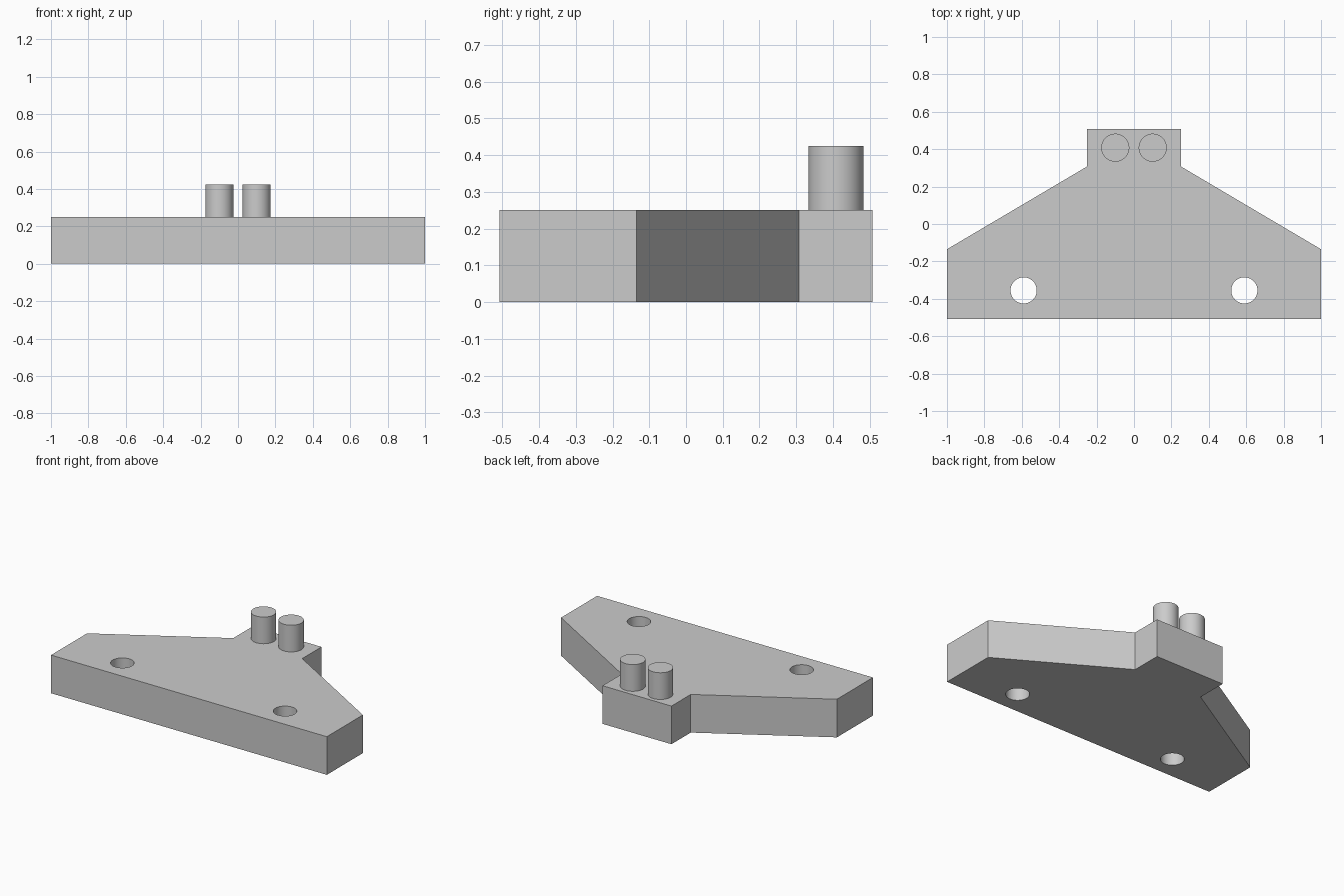
import bpy
import bmesh

default = bpy.data.objects.get("Cube")
if default:
    bpy.data.objects.remove(default, do_unlink=True)

PLATE_H = 0.25
PEG_TOP = 0.425

grey = bpy.data.materials.new("light grey")
grey.use_nodes = True
colour = (0.6, 0.6, 0.6, 1)
grey.diffuse_color = colour
grey.node_tree.nodes["Principled BSDF"].inputs["Base Color"].default_value = colour


def cylinder(name, x, y, radius, z0, z1):
    bpy.ops.mesh.primitive_cylinder_add(
        vertices=64, radius=radius, depth=z1 - z0, location=(x, y, (z0 + z1) / 2))
    obj = bpy.context.object
    obj.name = name
    obj.data.materials.append(grey)
    return obj


def smooth(obj):
    bpy.ops.object.select_all(action="DESELECT")
    obj.select_set(True)
    bpy.context.view_layer.objects.active = obj
    bpy.ops.object.shade_smooth_by_angle()


# Base plate: mirrored half outline, extruded upwards
half = [(1, -0.508), (1, -0.135), (0.25, 0.308), (0.25, 0.508)]
outline = half + [(-x, y) for x, y in reversed(half)]
bm = bmesh.new()
face = bm.faces.new([bm.verts.new((x, y, 0)) for x, y in outline])
top = bmesh.ops.extrude_face_region(bm, geom=[face])["geom"]
bmesh.ops.translate(bm, vec=(0, 0, PLATE_H),
                    verts=[v for v in top if isinstance(v, bmesh.types.BMVert)])
bmesh.ops.recalc_face_normals(bm, faces=bm.faces)
mesh = bpy.data.meshes.new("base_plate")
bm.to_mesh(mesh)
bm.free()
mesh.materials.append(grey)
plate = bpy.data.objects.new("base_plate", mesh)
bpy.context.collection.objects.link(plate)

for side, sign in (("left", 1), ("right", -1)):
    # Screw hole through the plate
    cutter = cylinder(side + "_hole_cutter", sign * 0.59, -0.355, 0.07, -0.1, PLATE_H + 0.1)
    cut = plate.modifiers.new(side + "_hole", "BOOLEAN")
    cut.operation = "DIFFERENCE"
    cut.solver = "EXACT"
    cut.object = cutter
    bpy.context.view_layer.objects.active = plate
    bpy.ops.object.modifier_apply(modifier=cut.name)
    bpy.data.objects.remove(cutter, do_unlink=True)
    # Peg standing on the tab
    smooth(cylinder(side + "_peg", sign * 0.1, 0.408, 0.075, PLATE_H, PEG_TOP))

smooth(plate)
